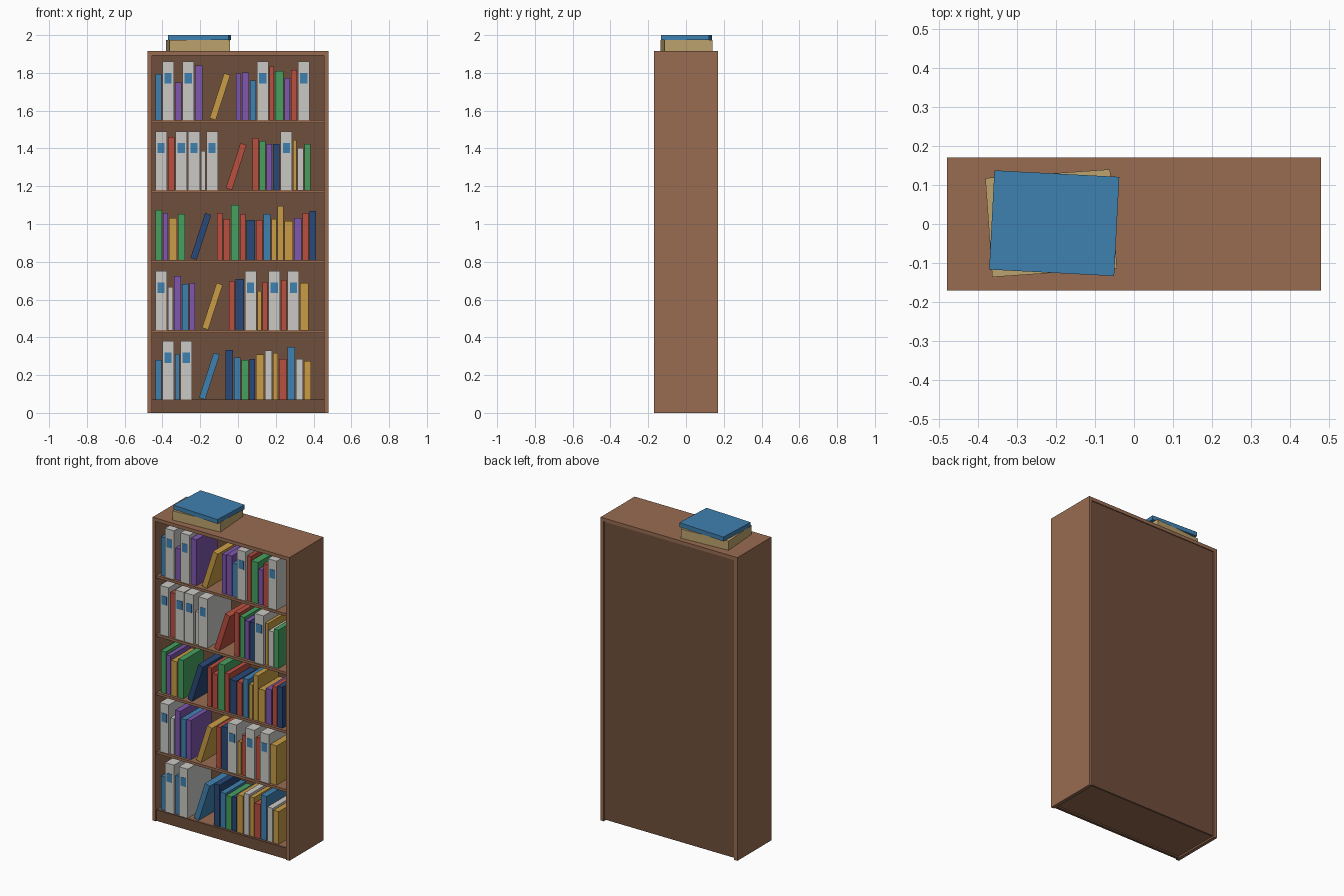
import bpy
import math
from mathutils import Matrix, Vector

cube = bpy.data.objects.get("Cube")
if cube:
    bpy.data.objects.remove(cube, do_unlink=True)


def material(name, *rgb):
    """Flat material from display-space values, stored as linear."""
    colour = [((c / 255 + 0.055) / 1.055) ** 2.4 for c in rgb] + [1]
    m = bpy.data.materials.new(name)
    m.use_nodes = True
    m.diffuse_color = colour
    m.node_tree.nodes["Principled BSDF"].inputs["Base Color"].default_value = colour
    return m


wood = material("wood", 152, 108, 81)
dark_wood = material("dark wood", 111, 78, 59)
blue = material("blue", 64, 129, 176)
navy = material("navy", 42, 72, 120)
green = material("green", 70, 160, 95)
red = material("red", 186, 78, 64)
purple = material("purple", 126, 87, 174)
gold = material("gold", 200, 156, 70)
white = material("white", 202, 201, 197)
tan = material("tan", 190, 163, 110)


def box(name, mat, low, high, matrix=None):
    """Box between two corners, optionally moved by a matrix."""
    bpy.ops.mesh.primitive_cube_add(size=1)
    ob = bpy.context.object
    ob.name = name
    low, high = Vector(low), Vector(high)
    place = Matrix.Translation((low + high) / 2) @ Matrix.Diagonal((*(high - low), 1))
    ob.data.transform(place)
    if matrix:
        ob.matrix_world = matrix
    ob.data.materials.append(mat)
    return ob


# Case
W, D, H, T = 0.478, 0.17, 1.915, 0.022
IN = W - T
for side, name in ((1, "left_panel"), (-1, "right_panel")):
    a, b = sorted((side * W, side * IN))
    box(name, wood, (a, -D, 0), (b, D, H - T))
box("top_panel", wood, (-W, -D, H - T), (W, D, H))
box("back_panel", dark_wood, (-IN, 0.15, 0.01), (IN, 0.164, H - T))
box("kick_plate", dark_wood, (-IN, -0.162, 0), (IN, -0.145, 0.07))
box("bottom_board", wood, (-IN, -0.145, 0.01), (IN, 0.15, 0.07))

SHELF_STEP, FIRST_SHELF = 0.37, 0.07
GAP = 0.005
BINDER = (white, 67, 310)     # colour, pitch and height in thousandths


def row(x, z, books):
    """Stand books side by side from x on a shelf at height z."""
    for book in books:
        mat, pitch, height = book
        pitch, height = pitch / 1000, height / 1000
        right = x + pitch - GAP
        if book is BINDER:
            box("binder", mat, (x, -0.155, z), (right, 0.085, z + height))
            mid = (x + right) / 2
            box("binder_label", blue, (mid - 0.019, -0.157, z + 0.195),
                (mid + 0.019, -0.155, z + 0.249))
        else:
            box("book", mat, (x, -0.145, z), (right, 0.06, z + height))
        x += pitch


def shelf(level, left, lean_colour, lean_x, right_x, right):
    """One shelf: a left run, a leaning book and a right run."""
    z = FIRST_SHELF + SHELF_STEP * level
    if level:
        box("shelf", wood, (-IN, -0.162, z - 0.016), (IN, 0.15, z))
    row(-0.438, z, left)
    tilt = Matrix.Translation((lean_x, 0, z)) @ Matrix.Rotation(math.radians(18), 4, "Y")
    box("leaning_book", lean_colour, (-0.034, -0.145, 0), (0, 0.06, 0.25), tilt)
    row(right_x, z, right)


# Books, lowest shelf first
shelf(0, [(blue, 37, 211), BINDER, (blue, 29, 243), BINDER],
      blue, -0.174, -0.066,
      [(navy, 45, 264), (blue, 40, 222), (green, 42, 211), (navy, 34, 216),
       (gold, 48, 238), (white, 42, 259), (gold, 32, 248), (red, 45, 216),
       (blue, 45, 280), (white, 42, 216), (gold, 42, 206)])
shelf(1, [BINDER, (white, 32, 227), (purple, 42, 285), (blue, 40, 243), (purple, 34, 248)],
      gold, -0.158, -0.048,
      [(red, 34, 259), (navy, 50, 269), BINDER, (gold, 26, 206), (red, 32, 253),
       BINDER, (red, 34, 264), BINDER, (gold, 48, 248)])
shelf(2, [(green, 40, 264), (purple, 32, 248), (gold, 48, 222), (green, 42, 243)],
      navy, -0.219, -0.111,
      [(red, 34, 248), (red, 40, 216), (green, 48, 290), (red, 34, 243),
       (navy, 50, 211), (red, 40, 211), (blue, 42, 243), (gold, 32, 216),
       (gold, 37, 285), (gold, 50, 206), (purple, 45, 222), (red, 37, 248),
       (navy, 40, 259)])
shelf(3, [BINDER, (red, 40, 280), BINDER, BINDER, (white, 29, 206), BINDER],
      red, -0.032, 0.077,
      [(red, 37, 275), (green, 37, 259), (purple, 34, 243), (navy, 40, 243),
       BINDER, (gold, 24, 264), (white, 37, 222), (green, 37, 243)])
shelf(4, [(blue, 37, 243), BINDER, (purple, 40, 200), BINDER, (purple, 45, 290)],
      gold, -0.118, -0.011,
      [(purple, 32, 248), (purple, 42, 253), (blue, 37, 211), BINDER,
       (red, 29, 285), (green, 50, 261), (purple, 34, 222), (red, 37, 264), BINDER])

# Two large books lying on top
for name, mat, x, turn, low, high in (("lower_flat_book", tan, -0.212, 4, H, 1.973),
                                      ("upper_flat_book", blue, -0.204, -3, 1.973, 2.0)):
    spin = Matrix.Translation((x, 0.002, 0)) @ Matrix.Rotation(math.radians(turn), 4, "Z")
    box(name, mat, (-0.16, -0.127, low), (0.16, 0.127, high), spin)
